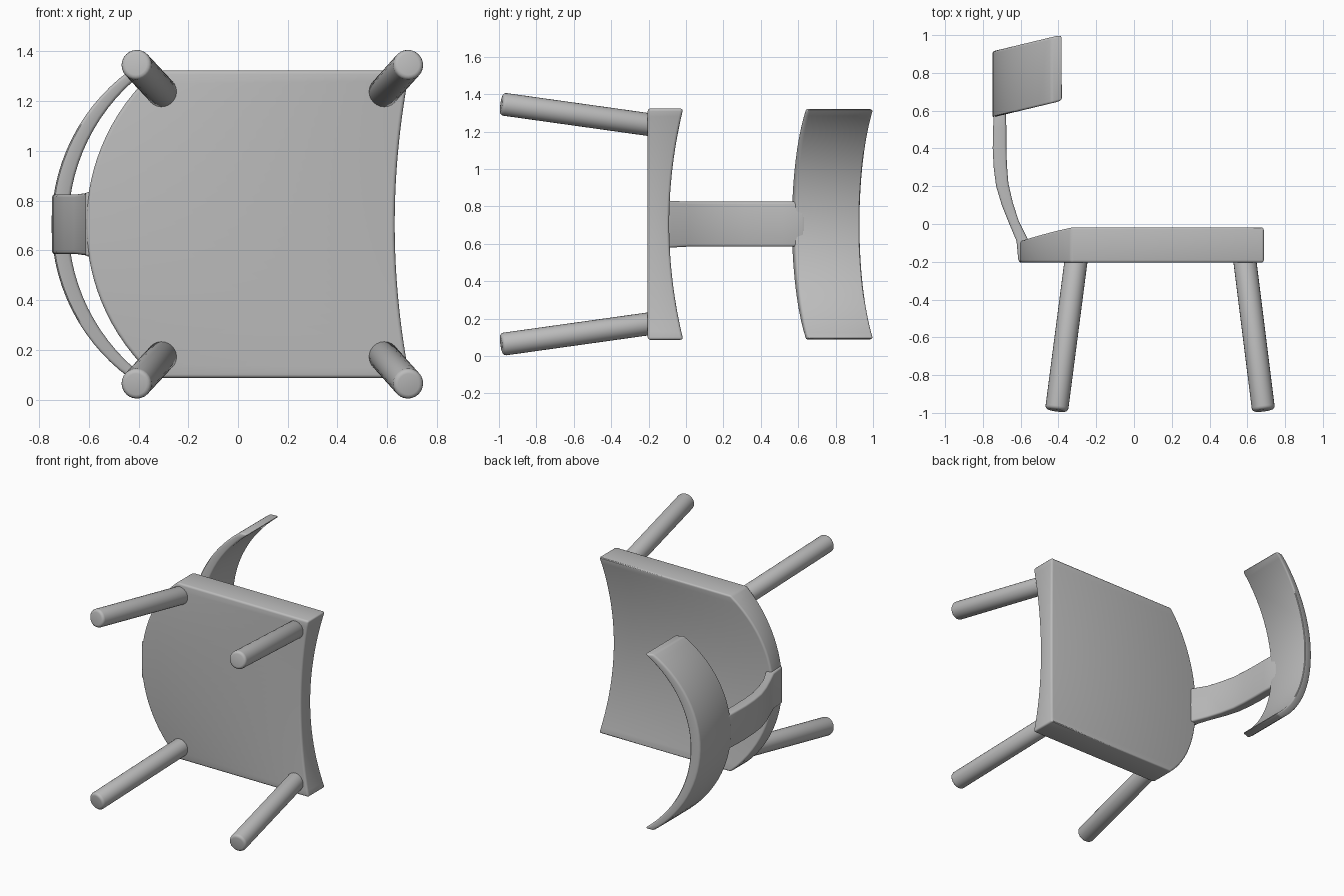
import bpy, bmesh, math
from mathutils import Vector

if "Cube" in bpy.data.objects:
    bpy.data.objects.remove(bpy.data.objects["Cube"])

MID = 0.705  # symmetry plane height (the chair lies with its legs towards -y)

grey = bpy.data.materials.new("grey")
grey.diffuse_color = (0.5, 0.5, 0.5, 1)
grey.use_nodes = True
grey.node_tree.nodes["Principled BSDF"].inputs["Base Color"].default_value = grey.diffuse_color


def loft(name, sections, radius):
    """Skin closed sections of equal size, cap the ends and round the sharp edges."""
    bm = bmesh.new()
    rings = [[bm.verts.new(p) for p in s] for s in sections]
    n = len(rings[0])
    for a, b in zip(rings, rings[1:]):
        for i in range(n):
            j = (i + 1) % n
            bm.faces.new((a[i], a[j], b[j], b[i]))
    bm.faces.new(rings[0])
    bm.faces.new(rings[-1])
    bmesh.ops.recalc_face_normals(bm, faces=bm.faces[:])
    sharp = [e for e in bm.edges if e.calc_face_angle(0) > math.radians(40)]
    bmesh.ops.bevel(bm, geom=sharp, offset=radius, segments=3, profile=0.5,
                    affect='EDGES', clamp_overlap=True)
    me = bpy.data.meshes.new(name)
    bm.to_mesh(me)
    bm.free()
    me.materials.append(grey)
    ob = bpy.data.objects.new(name, me)
    bpy.context.collection.objects.link(ob)
    bpy.ops.object.select_all(action='DESELECT')
    ob.select_set(True)
    bpy.context.view_layer.objects.active = ob
    bpy.ops.object.shade_smooth_by_angle(angle=math.radians(35))
    return ob


# Seat: bowed rear edge, hollow front edge, dished top
STEPS = 28
sections = []
for k in range(STEPS + 1):
    u = 2 * k / STEPS - 1
    d = 0.618 * u
    rear = 0.216 - math.sqrt(0.826 ** 2 - d * d)
    front = 0.63 + 0.06 * u * u
    top = -0.015 - 0.075 * (1 - u * u)
    z = MID + d
    sections.append([(rear, -0.205, z), (front, -0.205, z), (front, top, z), (rear, top, z)])
loft("seat", sections, 0.014)

# Back post: curved strip, (y, outer x, inner x, half width)
post = [(-0.2, -0.612, -0.53, 0.13), (-0.09, -0.622, -0.565, 0.125),
        (0.0, -0.66, -0.61, 0.12), (0.1, -0.70, -0.642, 0.12),
        (0.2, -0.73, -0.665, 0.12), (0.3, -0.743, -0.673, 0.12),
        (0.4, -0.748, -0.676, 0.12), (0.5, -0.746, -0.676, 0.12),
        (0.62, -0.741, -0.68, 0.12)]
loft("back_post", [[(o, y, MID - w), (i, y + 0.015, MID - w),
                    (i, y + 0.015, MID + w), (o, y, MID + w)]
                   for y, o, i, w in post], 0.012)

# Backrest: arc that thins and rises towards its tips
sections = []
for k in range(STEPS + 1):
    u = 2 * k / STEPS - 1
    a = u * math.asin(0.618 / 0.765)
    ai = u * math.asin(0.612 / 0.727)
    ring = []
    for r, ang, low in ((0.765, a, 1), (0.697 + 0.03 * u * u, ai, 1),
                        (0.697 + 0.03 * u * u, ai, 0), (0.765, a, 0)):
        x = 0.015 - r * math.cos(ang)
        y = (0.565 if low else 0.915) + 0.24 * (x + 0.745)
        ring.append((x, y, MID + r * math.sin(ang)))
    sections.append(ring)
loft("backrest", sections, 0.012)

# Legs: splayed round bars
for name, seat_x, foot_x in (("front_leg", 0.585, 0.686), ("rear_leg", -0.305, -0.41)):
    for side, s in (("left", -1), ("right", 1)):
        a = Vector((seat_x, -0.18, MID + s * 0.53))
        b = Vector((foot_x, -0.987, MID + s * 0.643))
        axis = (b - a).normalized()
        p = axis.cross(Vector((0, 0, 1))).normalized()
        q = axis.cross(p)
        rings = [[c + 0.061 * (math.cos(t) * p + math.sin(t) * q)
                  for t in (2 * math.pi * i / 24 for i in range(24))] for c in (a, b)]
        loft(f"{name}_{side}", rings, 0.018)
